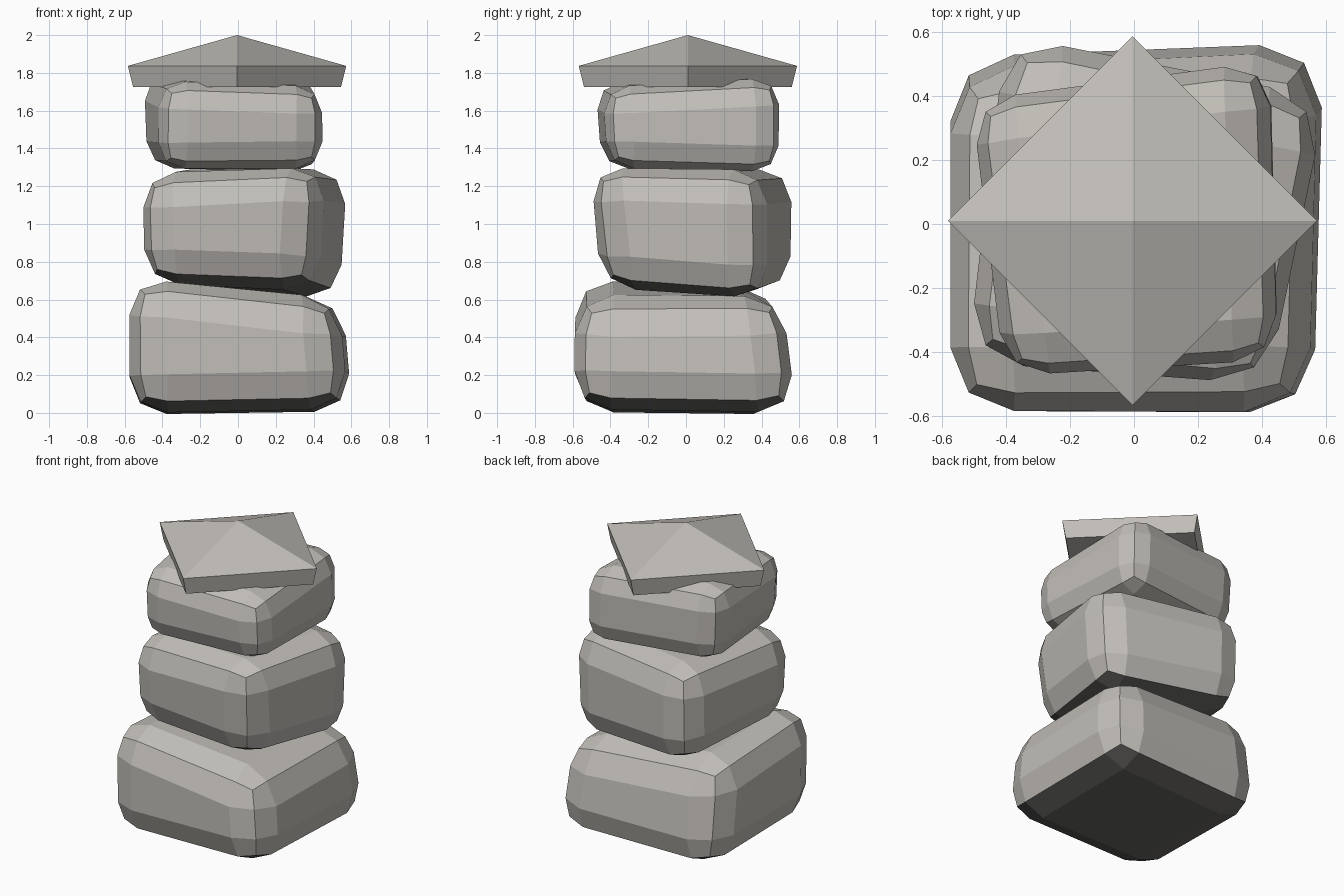
import bpy, bmesh, math

if "Cube" in bpy.data.objects:
    bpy.data.objects.remove(bpy.data.objects["Cube"])


def material(name, rgb):
    m = bpy.data.materials.new(name)
    m.diffuse_color = (*rgb, 1)
    m.use_nodes = True
    m.node_tree.nodes["Principled BSDF"].inputs["Base Color"].default_value = m.diffuse_color
    return m


stone_mat = material("warm grey stone", (0.54, 0.52, 0.485))
dark_mat = material("dark grey underside", (0.135, 0.132, 0.125))


def finish(name, bm, dark_below=None):
    """Make the object; faces pointing down past the limit become dark."""
    bmesh.ops.recalc_face_normals(bm, faces=bm.faces)
    bm.normal_update()
    if dark_below is not None:
        for f in bm.faces:
            f.material_index = int(f.normal.z < dark_below)
    me = bpy.data.meshes.new(name)
    bm.to_mesh(me)
    bm.free()
    me.materials.append(stone_mat)
    if dark_below is not None:
        me.materials.append(dark_mat)
    ob = bpy.data.objects.new(name, me)
    bpy.context.collection.objects.link(ob)
    return ob


def stone(name, bottom, top, bevel, dark_below=None):
    """Irregular block from two corner loops, with chunky two-step rounded edges."""
    bm = bmesh.new()
    lo = [bm.verts.new(p) for p in bottom]
    hi = [bm.verts.new(p) for p in top]
    bm.faces.new(lo[::-1])
    bm.faces.new(hi)
    for i in range(4):
        j = (i + 1) % 4
        bm.faces.new((lo[i], lo[j], hi[j], hi[i]))
    bmesh.ops.bevel(bm, geom=bm.edges[:], offset=bevel, offset_type='OFFSET',
                    segments=2, profile=0.5, affect='EDGES', clamp_overlap=True)
    return finish(name, bm, dark_below)


# Corner order: front left, front right, back right, back left
stone("bottom_stone",
      [(-.57, -.58, .0), (.58, -.60, .025), (.61, .59, .005), (-.58, .55, -.01)],
      [(-.58, -.59, .73), (.53, -.58, .60), (.56, .52, .61), (-.57, .46, .67)], 0.2, -0.6)
stone("middle_stone",
      [(-.51, -.42, .69), (.39, -.45, .66), (.58, .40, .59), (-.40, .58, .66)],
      [(-.53, -.43, 1.26), (.43, -.53, 1.31), (.61, .39, 1.28), (-.40, .60, 1.30)], 0.18, -0.6)
stone("upper_stone",
      [(-.41, -.45, 1.29), (.45, -.41, 1.30), (.43, .51, 1.27), (-.49, .38, 1.30)],
      [(-.40, -.49, 1.75), (.45, -.43, 1.72), (.42, .51, 1.77), (-.52, .39, 1.80)], 0.14)

# Cap slab with a low pyramid roof, corners on the axes
bm = bmesh.new()
rings = []
for r, z in ((0.55, 1.725), (0.578, 1.837)):
    rings.append([bm.verts.new((-.005 + r * math.cos(i * math.pi / 2),
                                .01 + r * math.sin(i * math.pi / 2), z)) for i in range(4)])
apex = bm.verts.new((-.005, .01, 2.0))
bm.faces.new(rings[0][::-1])
for i in range(4):
    j = (i + 1) % 4
    bm.faces.new((rings[0][i], rings[0][j], rings[1][j], rings[1][i]))
    bm.faces.new((rings[1][i], rings[1][j], apex))
finish("pyramid_cap", bm)
